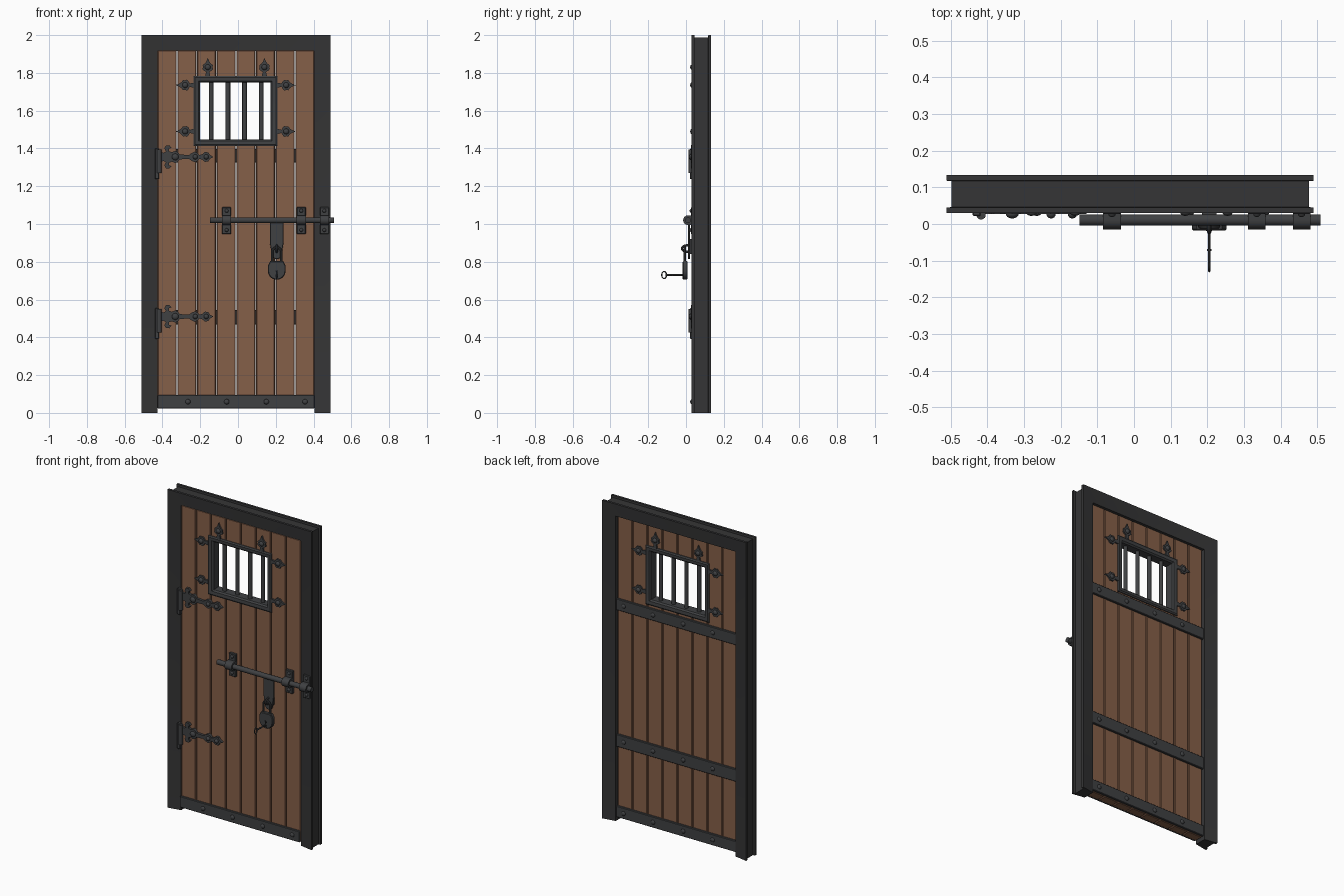
import bpy, bmesh, math
from mathutils import Matrix, Vector

if "Cube" in bpy.data.objects:
    bpy.data.objects.remove(bpy.data.objects["Cube"])


def material(name, rgb):
    m = bpy.data.materials.new(name)
    m.diffuse_color = (*rgb, 1)
    m.use_nodes = True
    m.node_tree.nodes["Principled BSDF"].inputs["Base Color"].default_value = m.diffuse_color
    return m


WOOD = material("brown wood", (0.235, 0.115, 0.066))
FRAME = material("dark frame metal", (0.036, 0.036, 0.037))
IRON = material("grey iron", (0.05, 0.052, 0.055))
BLACK = material("keyhole black", (0.008, 0.008, 0.008))

XL, XR, TOP = -0.427, 0.406, 1.916      # door opening
Y0, Y1 = 0.043, 0.1                     # plank front and back


def finish(name, bm, mat):
    bmesh.ops.recalc_face_normals(bm, faces=bm.faces)
    me = bpy.data.meshes.new(name)
    bm.to_mesh(me)
    bm.free()
    me.materials.append(mat)
    ob = bpy.data.objects.new(name, me)
    bpy.context.collection.objects.link(ob)
    return ob


def add_box(bm, a, b, bevel=0.0):
    a, b = Vector(a), Vector(b)
    m = Matrix.Translation((a + b) / 2) @ Matrix.Diagonal((*(b - a), 1))
    vs = bmesh.ops.create_cube(bm, size=1, matrix=m)["verts"]
    if bevel:
        es = list({e for v in vs for e in v.link_edges})
        bmesh.ops.bevel(bm, geom=es, offset=bevel, segments=1, affect='EDGES')


def box(name, a, b, mat, bevel=0.0):
    bm = bmesh.new()
    add_box(bm, a, b, bevel)
    return finish(name, bm, mat)


def plate(name, outline, y0, y1, mat, bevel=0.0):
    """Extrude an (x, z) outline from y0 to y1."""
    bm = bmesh.new()
    f = bm.faces.new([bm.verts.new((x, y0, z)) for x, z in outline])
    new = bmesh.ops.extrude_face_region(bm, geom=[f])["geom"]
    bmesh.ops.translate(bm, vec=(0, y1 - y0, 0), verts=[g for g in new if isinstance(g, bmesh.types.BMVert)])
    if bevel:
        es = [e for e in bm.edges if abs(e.verts[0].co.y - e.verts[1].co.y) < 1e-6]
        bmesh.ops.bevel(bm, geom=es, offset=bevel, segments=1, affect='EDGES')
    return finish(name, bm, mat)


def rivet(x, z, r, y, depth):
    bm = bmesh.new()
    m = Matrix.Translation((x, y, z)) @ Matrix.Diagonal((r, depth, r, 1)) @ Matrix.Rotation(math.pi / 2, 4, 'X')
    bmesh.ops.create_uvsphere(bm, u_segments=14, v_segments=8, radius=1, matrix=m)
    return finish("rivet", bm, IRON)


def rod(name, a, b, r, mat, n=18):
    a, b = Vector(a), Vector(b)
    bm = bmesh.new()
    m = Matrix.Translation((a + b) / 2) @ (b - a).to_track_quat('Z', 'Y').to_matrix().to_4x4()
    bmesh.ops.create_cone(bm, cap_ends=True, segments=n, radius1=r, radius2=r, depth=(b - a).length, matrix=m)
    return finish(name, bm, mat)


def tube(name, pts, r, mat, cyclic=False):
    cu = bpy.data.curves.new(name, 'CURVE')
    cu.dimensions, cu.bevel_depth, cu.bevel_resolution = '3D', r, 2
    cu.use_fill_caps = True
    sp = cu.splines.new('POLY')
    sp.points.add(len(pts) - 1)
    for p, c in zip(sp.points, pts):
        p.co = (*c, 1)
    sp.use_cyclic_u = cyclic
    tmp = bpy.data.objects.new(name, cu)
    me = bpy.data.meshes.new_from_object(tmp)
    bpy.data.objects.remove(tmp)
    me.materials.append(mat)
    ob = bpy.data.objects.new(name, me)
    bpy.context.collection.objects.link(ob)


def mitred(name, profile, rings, mat, closed):
    """Sweep a (outward offset, y) profile round corners given by rings(offset)."""
    bm = bmesh.new()
    cols = [[bm.verts.new((x, y, z)) for x, z in rings(d)] for d, y in profile]
    n, k = len(cols), len(cols[0])
    for i in range(n):
        a, b = cols[i], cols[(i + 1) % n]
        for j in range(k if closed else k - 1):
            q = (j + 1) % k
            bm.faces.new((a[j], a[q], b[q], b[j]))
    if not closed:
        bm.faces.new([c[0] for c in cols])
        bm.faces.new([c[-1] for c in cols])
    return finish(name, bm, mat)


# door frame with front and back flanges
mitred("door_frame",
       [(0, .045), (.084, .03), (.084, .045), (.071, .046), (.071, .117), (.084, .118), (.084, .133), (0, .118)],
       lambda d: [(XL - d, 0), (XL - d, TOP + d), (XR + d, TOP + d), (XR + d, 0)], FRAME, False)

# planks with a window opening cut through
bm = bmesh.new()
w = (XR - XL) / 8
for i in range(8):
    add_box(bm, (XL + i * w + .002, Y0, .022), (XL + (i + 1) * w - .002, Y1, TOP + .004), .004)
planks = finish("planks", bm, WOOD)
cutter = box("window_cutter", (-.215, -.1, 1.43), (.19, .3, 1.765), WOOD)
cutter.hide_render = True
mod = planks.modifiers.new("window", 'BOOLEAN')
mod.object, mod.operation, mod.solver = cutter, 'DIFFERENCE', 'EXACT'
bpy.context.view_layer.update()
cut = bpy.data.meshes.new_from_object(planks.evaluated_get(bpy.context.evaluated_depsgraph_get()))
planks.modifiers.clear()
planks.data = cut
bpy.data.objects.remove(cutter)

# window frame and bars
mitred("window_frame",
       [(0, .045), (.008, .036), (.027, .033), (.035, .038), (.035, .106), (.027, .111), (.008, .108), (0, .099)],
       lambda d: [(-.2 - d, 1.447 - d), (-.2 - d, 1.748 + d), (.173 + d, 1.748 + d), (.173 + d, 1.447 - d)],
       IRON, True)
for i in range(4):
    x = -.142 + i * .0885
    rod("window_bar", (x, .072, 1.43), (x, .072, 1.765), .0125, IRON, 12)


def ornament(name, half, x, z, ang, y0, y1):
    """Symmetric outline of (along, across) points, turned by ang in the door plane."""
    pts = half + [(u, -v) for u, v in reversed(half) if v > 0]
    c, s = math.cos(ang), math.sin(ang)
    plate(name, [(x + u * c - v * s, z + u * s + v * c) for u, v in pts], y0, y1, IRON)


# spear-shaped window straps on both sides
SPEAR = [(0, .013), (.012, .012), (.025, .008), (.033, .022), (.041, .029), (.05, .025),
         (.061, .027), (.069, .016), (.08, .008), (.1, 0)]
spears = [(-.16, 1.78, math.pi / 2), (.14, 1.78, math.pi / 2)]
for z in (1.735, 1.49):
    spears += [(-.23, z, math.pi), (.205, z, 0)]
for x, z, a in spears:
    for ya, yb, yr in ((.033, .046, .033), (.097, .109, .109)):
        ornament("window_strap", SPEAR, x, z, a, ya, yb)
        rivet(x + .05 * math.cos(a), z + .05 * math.sin(a), .015, yr, .011)

# bottom kick strips and back battens
RIV = (-.265, -.06, .15, .355)
box("front_kick_strip", (XL, .031, .024), (XR, .046, .094), IRON, .003)
for x in RIV:
    rivet(x, .059, .014, .031, .009)
for z0, z1 in ((.024, .094), (.467, .545), (1.325, 1.397)):
    box("back_batten", (XL, .098, z0), (XR, .114, z1), IRON, .003)
    for x in RIV:
        rivet(x, (z0 + z1) / 2, .014, .114, .009)

# strap hinges
HINGE = [(0, .024), (.018, .022), (.028, .03), (.02, .045), (.028, .06), (.046, .062), (.058, .048),
         (.046, .044), (.046, .03), (.06, .025), (.078, .032), (.094, .024), (.1, .013), (.15, .01), (.164, .02),
         (.182, .028), (.198, .02), (.205, .01), (.22, .014), (.235, .026), (.252, .024), (.262, .01), (.28, 0)]
for z in (1.355, .51):
    ornament("hinge_strap", HINGE, -.41, z, 0, .027, .046)
    for u, r in ((.078, .018), (.184, .013), (.242, .013)):
        rivet(-.41 + u, z, r, .027, .012)
    box("hinge_plate", (-.44, .022, z - .118), (-.418, .046, z + .045), IRON, .003)
    rod("hinge_barrel", (-.417, .025, z - .085), (-.417, .025, z + .04), .013, IRON, 14)

# sliding bolt and its brackets
BZ, BY = 1.02, .011
rod("bolt_rod", (-.148, BY, BZ), (.508, BY, BZ), .0155, IRON, 24)
for x in (-.06, .335, .457):
    box("bracket_plate", (x - .024, .027, BZ - .074), (x + .024, .046, BZ + .069), IRON, .003)
    bm = bmesh.new()
    arc = [(BY - .026 * math.sin(t), BZ + .026 * math.cos(t)) for t in [math.pi * i / 12 for i in range(13)]]
    sec = [(.03, BZ + .026)] + arc + [(.03, BZ - .026)]
    f = bm.faces.new([bm.verts.new((x - .024, y, z)) for y, z in sec])
    new = bmesh.ops.extrude_face_region(bm, geom=[f])["geom"]
    bmesh.ops.translate(bm, vec=(.048, 0, 0), verts=[g for g in new if isinstance(g, bmesh.types.BMVert)])
    finish("bracket_loop", bm, IRON)
    for s in (-.052, .05):
        rivet(x, BZ + s, .01, .027, .008)

# hasp and staple
KX = .205
hasp = [(KX - .036, 1.02), (KX + .036, 1.02), (KX + .036, .9)]
hasp += [(KX + .026 * math.cos(t), .84 - .026 * math.sin(t)) for t in [math.pi * i / 8 for i in range(9)]]
hasp += [(KX - .036, .9)]
plate("hasp", hasp, .01, .02, IRON, .002)
box("staple_base", (KX - .02, .018, .84), (KX + .02, .046, .92), IRON)
tube("staple", [(KX, .014 - .036 * math.sin(t), .87 + .018 * math.cos(t))
                for t in [math.pi * i / 10 for i in range(11)]], .006, IRON)

# padlock
body = [(KX - .047, .78), (KX - .035, .803), (KX + .035, .803), (KX + .047, .78)]
body += [(KX + .047 * math.cos(t), .752 - .047 * math.sin(t)) for t in [math.pi * i / 14 for i in range(15)]]
plate("padlock_body", body, -.018, .008, IRON, .004)
arc = [(KX + .024 * math.cos(t), -.006, .852 + .024 * math.sin(t)) for t in [math.pi * i / 10 for i in range(11)]]
tube("padlock_shackle", [(KX + .024, -.006, .79)] + arc + [(KX - .024, -.006, .79)], .0065, IRON)
plate("keyhole", [(KX - .006, .755), (KX + .006, .755), (KX + .003, .735), (KX + .008, .716),
                  (KX - .008, .716), (KX - .003, .735)], -.0195, -.017, BLACK)

# key
rod("key_shaft", (KX, 0, .73), (KX, -.108, .73), .004, IRON, 10)
rod("key_collar", (KX, -.068, .73), (KX, -.074, .73), .006, IRON, 10)
tube("key_bow", [(KX, -.116 + .0125 * math.cos(t), .73 + .019 * math.sin(t))
                 for t in [math.tau * i / 18 for i in range(18)]], .0032, IRON, True)

# smooth shading with sharp edges kept
bpy.ops.object.select_all(action='DESELECT')
for ob in bpy.context.scene.objects:
    ob.select_set(True)
    bpy.context.view_layer.objects.active = ob
bpy.ops.object.shade_smooth_by_angle(angle=math.radians(35))
